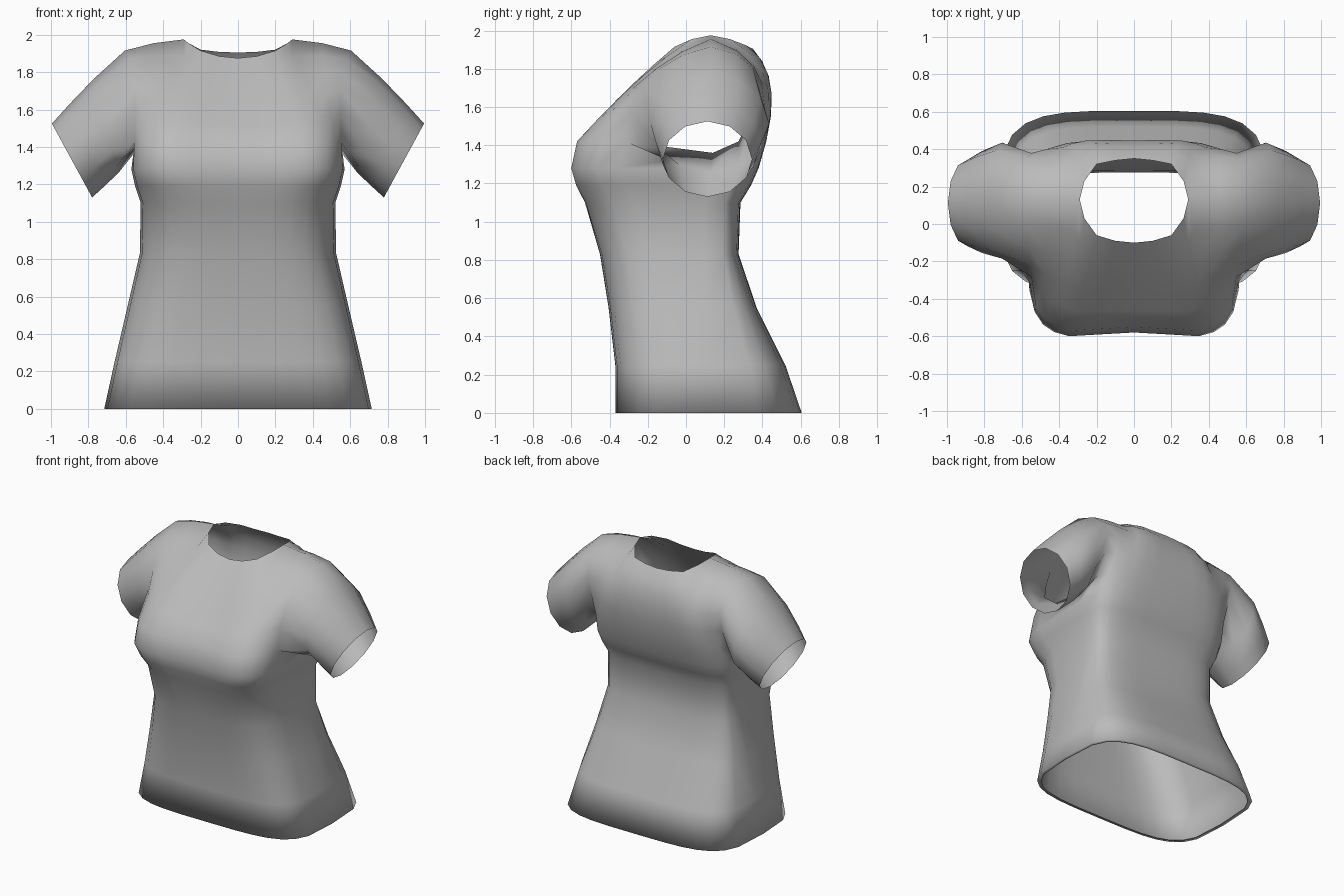
import bpy, bmesh
from math import sin, cos, pi
from mathutils import Vector

cube = bpy.data.objects.get("Cube")
if cube:
    bpy.data.objects.remove(cube)

SIDE = 7          # column index of the side seam
LAST = 2 * SIDE   # column index of the back centre
ROWS = 5          # steps from chest to shoulder
MID_Y = 0.1       # depth of the side seam

bm = bmesh.new()


def power(value, exponent):
    return max(value, 0.0) ** exponent


def torso_ring(z, width, front, back, boxy, cleft):
    """Half ring from front centre, round the side, to back centre."""
    ring = []
    for i in range(LAST + 1):
        step = min(i, LAST - i)
        a = (step / SIDE) ** 1.4 * pi / 2
        is_front = i <= SIDE
        p = boxy if is_front else 0.5
        reach = (front if is_front else back) - MID_Y
        x = width if step == SIDE else width * power(sin(a), p)
        y = MID_Y if step == SIDE else MID_Y + reach * power(cos(a), p)
        if is_front:
            y += cleft * max(0, 1 - step / 2)
        ring.append(bm.verts.new((x, y, z)))
    return ring


def bridge(a, b):
    for i in range(len(a) - 1):
        quad = [a[i], a[i + 1], b[i + 1], b[i]]
        bm.faces.new(list(dict.fromkeys(quad)))


# Body: height, half width, front, back, front squareness, bust cleft
profile = [
    (0, .69, -.35, .58, .5, 0),
    (0, .715, -.37, .605, .5, 0),
    (.25, .66, -.37, .52, .5, 0),
    (.55, .59, -.405, .37, .5, 0),
    (.83, .525, -.45, .275, .5, 0),
    (1.1, .52, -.535, .285, .46, .01),
    (1.19, .55, -.585, .34, .42, .02),
    (1.28, .57, -.61, .38, .38, .03),
    (1.42, .565, -.58, .42, .4, .03),
]
rings = [torso_ring(*row) for row in profile]
for lower, upper in zip(rings, rings[1:]):
    bridge(lower, upper)
chest = rings[-1]
chest[SIDE].co = (.56, .14, 1.36)

# Neckline and shoulder seam, from centre outwards
neck_front = [(0, -.1, 1.875), (.1, -.09, 1.885), (.2, -.06, 1.915), (.265, .03, 1.955)]
neck_back = [(0, .35, 1.905), (.1, .34, 1.908), (.2, .32, 1.92), (.265, .23, 1.955)]
shoulder = [bm.verts.new(p) for p in ((.29, .13, 1.975), (.45, .13, 1.955), (.605, .13, 1.915))]


def yoke(base, neck, inner, outer):
    """Columns curving from the chest up to the neckline and shoulder."""
    tops = [bm.verts.new(p) for p in neck] + shoulder
    columns = []
    for i, (low, top) in enumerate(zip(base, tops)):
        s, e = low.co, top.co
        k = Vector(inner).lerp(Vector(outer), i / (SIDE - 1))
        k.x = (s.x + e.x) / 2 - .05 * (i / (SIDE - 1)) ** 2
        column = [low]
        for r in range(1, ROWS):
            t = r / ROWS
            column.append(bm.verts.new(s * (1 - t) ** 2 + k * 2 * t * (1 - t) + e * t * t))
        columns.append(column + [top])
    for a, b in zip(columns, columns[1:]):
        bridge(a, b)
    return columns[-1]


front_edge = yoke(chest[:SIDE], neck_front, (0, -.33, 1.64), (0, -.26, 1.85))
back_edge = yoke(chest[:SIDE:-1], neck_back, (0, .5, 1.75), (0, .54, 1.85))

# Sleeve: top point, bottom point, front and back depth of each ring
armhole = [chest[SIDE]] + front_edge + back_edge[-2::-1]
previous = armhole + armhole[:1]
sleeve = [
    ((.77, 1.765), (.64, 1.26), -.185, .435),
    ((.9, 1.63), (.725, 1.18), -.155, .39),
    ((.995, 1.525), (.78, 1.13), -.12, .345),
]
for top, bottom, front, back in sleeve:
    ring = []
    for i in range(len(armhole)):
        a = 2 * pi * i / len(armhole)
        t = (1 - cos(a)) / 2
        x = bottom[0] + (top[0] - bottom[0]) * t
        z = bottom[1] + (top[1] - bottom[1]) * t
        y = (front + back) / 2 - (back - front) / 2 * sin(a)
        ring.append(bm.verts.new((x, y, z)))
    ring.append(ring[0])
    bridge(previous, ring)
    previous = ring

bmesh.ops.recalc_face_normals(bm, faces=bm.faces)
# The wide back panel must face backwards
bm.faces.ensure_lookup_table()
rear = max(bm.faces, key=lambda f: f.calc_center_median().y)
if rear.normal.y < 0:
    bmesh.ops.reverse_faces(bm, faces=bm.faces)
for face in bm.faces:
    face.smooth = True

mesh = bpy.data.meshes.new("shirt")
bm.to_mesh(mesh)
bm.free()
shirt = bpy.data.objects.new("shirt", mesh)
bpy.context.collection.objects.link(shirt)

mirror = shirt.modifiers.new("mirror", "MIRROR")
mirror.use_clip = True
mirror.merge_threshold = .001

# Plain cloth colour
cloth = bpy.data.materials.new("grey cloth")
cloth.use_nodes = True
colour = (.5, .5, .5, 1)
cloth.diffuse_color = colour
cloth.node_tree.nodes["Principled BSDF"].inputs["Base Color"].default_value = colour
mesh.materials.append(cloth)
